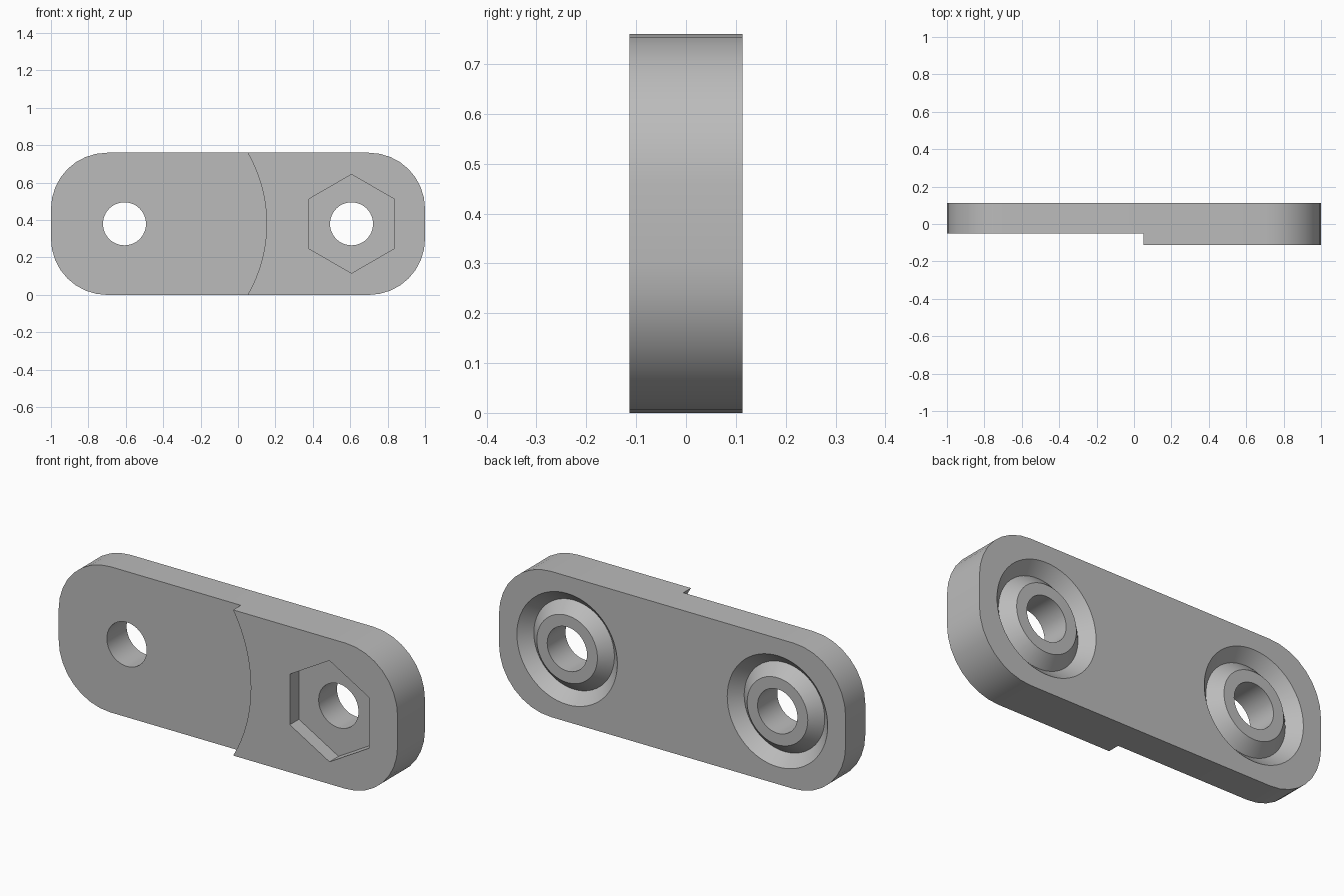
import bpy, bmesh, math

if "Cube" in bpy.data.objects:
    bpy.data.objects.remove(bpy.data.objects["Cube"])

ZC, HX = 0.38, 0.607          # height of the centre line, hole offset in x
BACK, FRONT, STEP = 0.113, -0.113, -0.05

grey = bpy.data.materials.new("grey")
grey.diffuse_color = (0.5, 0.5, 0.5, 1)
grey.use_nodes = True
grey.node_tree.nodes["Principled BSDF"].inputs["Base Color"].default_value = grey.diffuse_color


def make_object(name, bm):
    bmesh.ops.recalc_face_normals(bm, faces=bm.faces)
    me = bpy.data.meshes.new(name)
    bm.to_mesh(me)
    bm.free()
    me.materials.append(grey)
    ob = bpy.data.objects.new(name, me)
    bpy.context.collection.objects.link(ob)
    return ob


def prism(name, outline, y0, y1):
    """Extrude an (x, z) outline along y."""
    bm = bmesh.new()
    face = bm.faces.new([bm.verts.new((x, y0, z)) for x, z in outline])
    ext = bmesh.ops.extrude_face_region(bm, geom=[face])
    for v in ext["geom"]:
        if isinstance(v, bmesh.types.BMVert):
            v.co.y = y1
    return make_object(name, bm)


def ngon(cx, r, n, start=0.0):
    return [(cx + r * math.cos(start + math.tau * i / n),
             ZC + r * math.sin(start + math.tau * i / n)) for i in range(n)]


def ring(name, cx, section, n=64):
    """Revolve an (r, y) section around a y axis through (cx, ZC)."""
    bm = bmesh.new()
    loops = [[bm.verts.new((x, y, z)) for x, z in ngon(cx, r, n)] for r, y in section]
    for a, b in zip(loops, loops[1:] + loops[:1]):
        for i in range(n):
            j = (i + 1) % n
            bm.faces.new((a[i], a[j], b[j], b[i]))
    return make_object(name, bm)


# Plate: rounded rectangle, full thickness
R, SEG = 0.30, 8
outline = []
for k, (sx, sz) in enumerate(((1, 1), (-1, 1), (-1, -1), (1, -1))):
    for i in range(SEG + 1):
        a = math.pi / 2 * (k + i / SEG)
        outline.append((sx * (1 - R) + R * math.cos(a),
                        ZC + sz * (ZC - R) + R * math.sin(a)))
plate = prism("link_plate", outline, FRONT, BACK)

# Cutters: arc-shaped step, hex nut pocket, through holes, V grooves on the back
cutters = [
    prism("step_cutter", ngon(-HX, 0.76, 128), -0.3, STEP),
    prism("hex_cutter", ngon(HX, 0.264, 6, math.pi / 6), -0.3, FRONT + 0.075),
]
for cx in (-HX, HX):
    cutters.append(prism("hole_cutter", ngon(cx, 0.115, 48), -0.4, 0.4))
    cutters.append(ring("groove_cutter", cx, [
        (0.175, BACK), (0.2325, BACK - 0.0575), (0.29, BACK),
        (0.29, BACK + 0.1), (0.175, BACK + 0.1)]))

bpy.context.view_layer.objects.active = plate
for c in cutters:
    c.hide_render = True
    mod = plate.modifiers.new("cut", 'BOOLEAN')
    mod.operation, mod.solver, mod.object = 'DIFFERENCE', 'EXACT', c
    bpy.ops.object.modifier_apply(modifier=mod.name)
    bpy.data.objects.remove(c)

# Smooth curved walls, keep crisp edges
bpy.ops.object.select_all(action='DESELECT')
plate.select_set(True)
bpy.ops.object.shade_smooth_by_angle(angle=math.radians(30))
